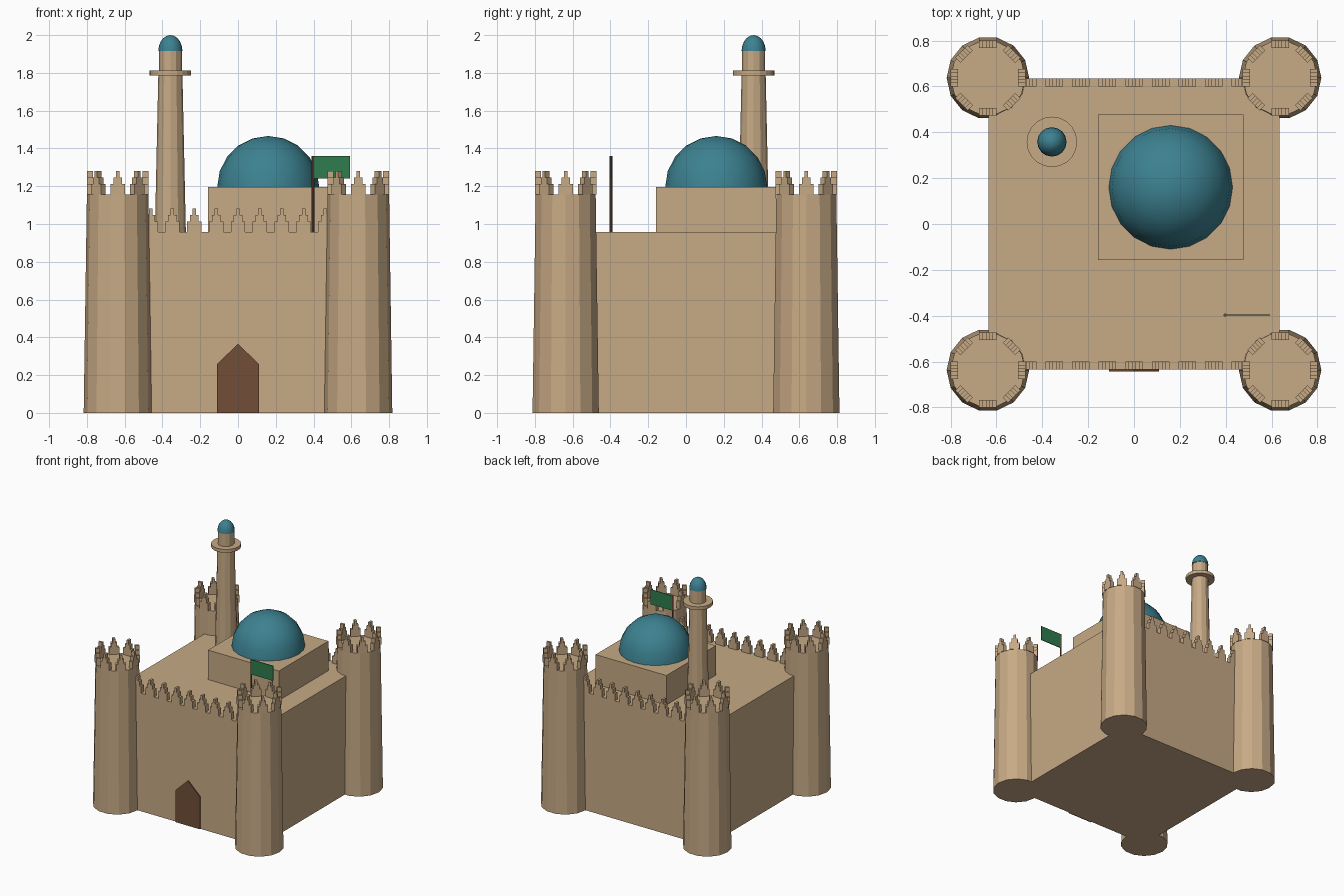
import bpy, bmesh, math
from mathutils import Matrix

if "Cube" in bpy.data.objects:
    bpy.data.objects.remove(bpy.data.objects["Cube"])


def material(name, rgb):
    m = bpy.data.materials.new(name)
    m.diffuse_color = (*rgb, 1)
    m.use_nodes = True
    m.node_tree.nodes["Principled BSDF"].inputs["Base Color"].default_value = m.diffuse_color
    return m


SAND = material("sandstone", (0.57, 0.40, 0.235))
TEAL = material("teal_tile", (0.045, 0.22, 0.28))
BROWN = material("brown_wood", (0.165, 0.077, 0.038))
GREEN = material("green_cloth", (0.028, 0.20, 0.075))


def finish(name, bm, mat, smooth=False):
    bmesh.ops.recalc_face_normals(bm, faces=bm.faces)
    me = bpy.data.meshes.new(name)
    bm.to_mesh(me)
    bm.free()
    me.materials.append(mat)
    for p in me.polygons:
        p.use_smooth = smooth
    ob = bpy.data.objects.new(name, me)
    bpy.context.collection.objects.link(ob)
    return ob


def box(name, x, y, z, mat):
    bm = bmesh.new()
    bmesh.ops.create_cube(bm, size=1)
    for v in bm.verts:
        v.co = [a[0] + (c + 0.5) * (a[1] - a[0]) for a, c in zip((x, y, z), v.co)]
    return finish(name, bm, mat)


def column(name, x, y, z0, z1, r0, r1, sides, mat):
    bm = bmesh.new()
    bmesh.ops.create_cone(bm, cap_ends=True, segments=sides, radius1=r0, radius2=r1,
                          depth=z1 - z0, matrix=Matrix.Translation((x, y, (z0 + z1) / 2))
                          @ Matrix.Rotation(math.pi / 2, 4, 'Z'))
    return finish(name, bm, mat)


def dome(name, x, y, z, r, height, segs, rings):
    # upper half of a sphere, closed underneath
    bm = bmesh.new()
    bmesh.ops.create_uvsphere(bm, u_segments=segs, v_segments=rings, radius=1)
    bmesh.ops.delete(bm, geom=[v for v in bm.verts if v.co.z < -0.01], context='VERTS')
    for v in bm.verts:
        v.co = (x + v.co.x * r, y + v.co.y * r, z + v.co.z * height)
    return finish(name, bm, TEAL, True)


def prism(bm, outline, thickness, matrix):
    # outline in x/z, extruded symmetrically along y
    rows = [[bm.verts.new(matrix @ Matrix.Translation((px, s * thickness / 2, pz)).translation)
             for px, pz in outline] for s in (-1, 1)]
    n = len(outline)
    bm.faces.new(rows[0])
    bm.faces.new(rows[1][::-1])
    for i in range(n):
        j = (i + 1) % n
        bm.faces.new((rows[0][i], rows[1][i], rows[1][j], rows[0][j]))


# stepped battlement outline: three tiers
half = [(0.038, 0), (0.038, 0.057), (0.023, 0.057), (0.023, 0.091), (0.009, 0.091), (0.009, 0.125)]
MERLON = half + [(-px, pz) for px, pz in reversed(half)]

C = 0.637       # corner tower centre
ROOF = 0.957
TOWER = 1.155

# main block
box("keep", (-0.635, 0.635), (-0.635, 0.635), (0, ROOF), SAND)

# corner towers with battlement rings
for sx, side in ((-1, "left"), (1, "right")):
    for sy, end in ((-1, "front"), (1, "back")):
        label = f"{end}_{side}"
        column(f"tower_{label}", sx * C, sy * C, 0, TOWER, 0.18, 0.163, 14, SAND)
        bm = bmesh.new()
        for k in range(8):
            prism(bm, MERLON, 0.032, Matrix.Translation((sx * C, sy * C, TOWER))
                  @ Matrix.Rotation(k * math.pi / 4, 4, 'Z') @ Matrix.Translation((0, 0.147, 0)))
        finish(f"tower_battlements_{label}", bm, SAND)

# battlements on the front and back walls
for sy, end in ((-1, "front"), (1, "back")):
    bm = bmesh.new()
    for k in range(-4, 5):
        prism(bm, MERLON, 0.035, Matrix.Translation((k * 0.1157, sy * 0.6175, ROOF)))
    finish(f"wall_battlements_{end}", bm, SAND)

# pointed door
bm = bmesh.new()
prism(bm, [(-0.11, 0), (0.11, 0), (0.11, 0.26), (0, 0.365), (-0.11, 0.26)], 0.009,
      Matrix.Translation((0, -0.6395, 0)))
finish("door", bm, BROWN)

# roof hall and its dome
box("roof_hall", (-0.158, 0.477), (-0.158, 0.477), (ROOF, 1.196), SAND)
dome("main_dome", 0.16, 0.16, 1.196, 0.27, 0.27, 20, 10)

# minaret
MX, MY = -0.358, 0.358
column("minaret_shaft", MX, MY, ROOF, 1.785, 0.082, 0.064, 12, SAND)
column("minaret_balcony", MX, MY, 1.785, 1.812, 0.11, 0.11, 20, SAND)
column("minaret_lantern", MX, MY, 1.812, 1.915, 0.061, 0.061, 12, SAND)
dome("minaret_dome", MX, MY, 1.915, 0.064, 0.085, 16, 10)

# flag
column("flag_pole", 0.397, -0.397, ROOF, 1.36, 0.007, 0.007, 8, BROWN)
box("flag", (0.4, 0.593), (-0.4, -0.394), (1.24, 1.36), GREEN)
